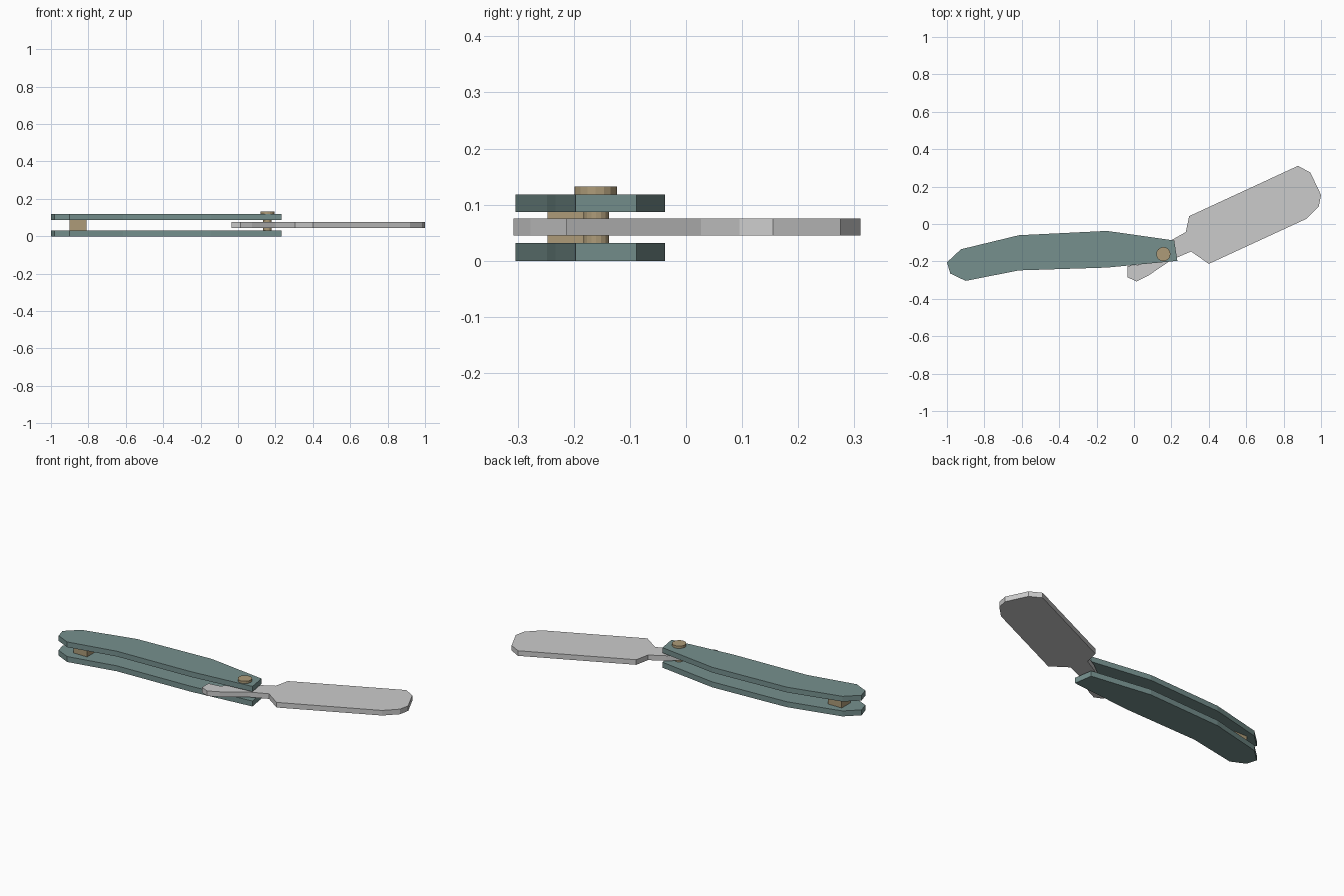
import bpy, bmesh
from math import pi, sin, cos

if "Cube" in bpy.data.objects:
    bpy.data.objects.remove(bpy.data.objects["Cube"])


def material(name, rgb):
    m = bpy.data.materials.new(name)
    m.diffuse_color = (*rgb, 1)
    m.use_nodes = True
    m.node_tree.nodes["Principled BSDF"].inputs["Base Color"].default_value = m.diffuse_color
    return m


teal = material("teal_scale", (0.18, 0.28, 0.27))
brass = material("brass", (0.42, 0.33, 0.19))


def plate(name, outline, z0, z1, mat=None):
    """Extrude a flat outline between two heights."""
    bm = bmesh.new()
    base = bm.faces.new([bm.verts.new((x, y, z0)) for x, y in outline])
    top = bmesh.ops.extrude_face_region(bm, geom=[base], use_keep_orig=True)
    verts = [v for v in top["geom"] if isinstance(v, bmesh.types.BMVert)]
    bmesh.ops.translate(bm, vec=(0, 0, z1 - z0), verts=verts)
    bmesh.ops.recalc_face_normals(bm, faces=bm.faces)
    mesh = bpy.data.meshes.new(name)
    bm.to_mesh(mesh)
    bm.free()
    if mat:
        mesh.materials.append(mat)
    obj = bpy.data.objects.new(name, mesh)
    bpy.context.collection.objects.link(obj)
    return obj


def circle(cx, cy, r, n=16):
    return [(cx + r * cos(2 * pi * i / n), cy + r * sin(2 * pi * i / n)) for i in range(n)]


# Two matching handle scales
handle = [(-1, -0.205), (-0.925, -0.135), (-0.615, -0.06), (-0.145, -0.037),
          (0.215, -0.088), (0.232, -0.197), (-0.145, -0.233), (-0.615, -0.248),
          (-0.9, -0.304), (-0.982, -0.265)]
plate("lower_handle_scale", handle, 0, 0.032, teal)
plate("upper_handle_scale", handle, 0.087, 0.118, teal)

# Blade with narrow neck and tail tang
blade = [(0.877, 0.311), (0.943, 0.275), (1.0, 0.155), (0.988, 0.095), (0.92, 0.027),
         (0.4, -0.213), (0.305, -0.147), (0.2, -0.192), (0.075, -0.277), (0.014, -0.307),
         (-0.035, -0.285), (-0.035, -0.225), (0.03, -0.217), (0.19, -0.092),
         (0.277, -0.043), (0.295, 0.042)]
plate("blade", blade, 0.045, 0.075)

# Pivot pin and its raised head
plate("pivot_pin", circle(0.157, -0.16, 0.023), 0.03, 0.12, brass)
plate("pivot_head", circle(0.157, -0.161, 0.038), 0.117, 0.132, brass)

# Spacer block at the butt of the handle
plate("butt_spacer", [(-0.9, -0.247), (-0.81, -0.247), (-0.81, -0.163), (-0.9, -0.163)],
      0.031, 0.088, brass)
